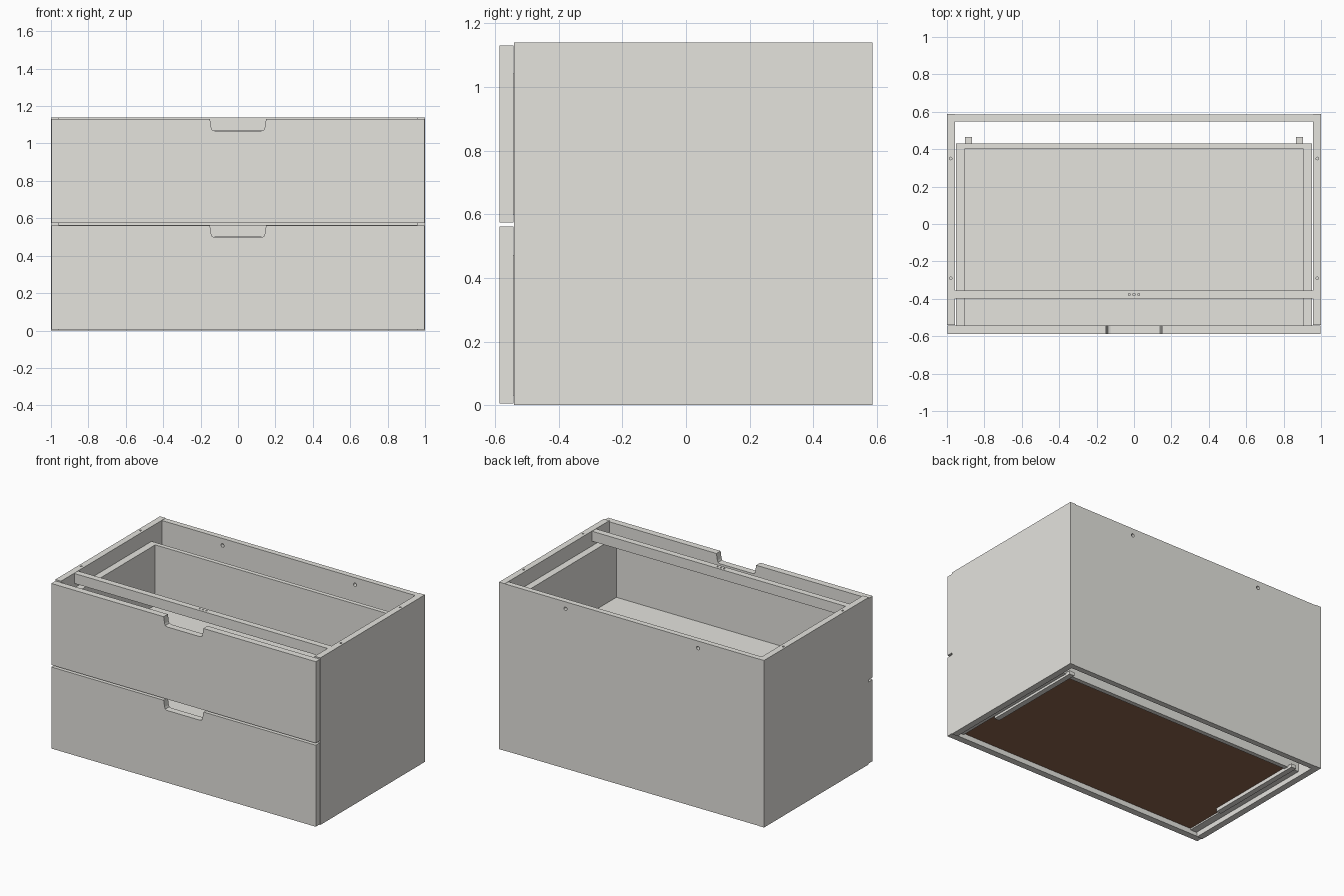
import bpy
import bmesh
from mathutils import Vector

cube = bpy.data.objects.get("Cube")
if cube:
    bpy.data.objects.remove(cube, do_unlink=True)


def material(name, rgb):
    m = bpy.data.materials.new(name)
    m.use_nodes = True
    m.diffuse_color = (*rgb, 1)
    m.node_tree.nodes["Principled BSDF"].inputs["Base Color"].default_value = (*rgb, 1)
    return m


CREAM = material("warm white paint", (0.78, 0.77, 0.73))
BROWN = material("brown board", (0.27, 0.13, 0.075))


def add_object(name, bm, mats=(CREAM,)):
    bmesh.ops.recalc_face_normals(bm, faces=bm.faces)
    mesh = bpy.data.meshes.new(name)
    bm.to_mesh(mesh)
    bm.free()
    for m in mats:
        mesh.materials.append(m)
    ob = bpy.data.objects.new(name, mesh)
    bpy.context.collection.objects.link(ob)
    return ob


def box(name, x, y, z, mats=(CREAM,)):
    bm = bmesh.new()
    bmesh.ops.create_cube(bm, size=1)
    for v in bm.verts:
        v.co = Vector([lo + (c + 0.5) * (hi - lo) for c, (lo, hi) in zip(v.co, (x, y, z))])
    return add_object(name, bm, mats)


def drill(ob, points, axis, radius):
    """Cut small round screw holes along one axis."""
    bm = bmesh.new()
    turn = Vector((0, 0, 1)).rotation_difference(Vector(axis)).to_matrix().to_4x4()
    for p in points:
        m = turn.copy()
        m.translation = p
        bmesh.ops.create_cone(bm, cap_ends=True, segments=12, radius1=radius,
                              radius2=radius, depth=0.1, matrix=m)
    cutter = add_object(ob.name + "_hole_cutter", bm)
    cutter.hide_render = True
    mod = ob.modifiers.new("screw holes", 'BOOLEAN')
    mod.operation = 'DIFFERENCE'
    mod.solver = 'EXACT'
    mod.object = cutter
    # Apply the cut, then drop the helper
    dg = bpy.context.evaluated_depsgraph_get()
    cut_mesh = bpy.data.meshes.new_from_object(ob.evaluated_get(dg))
    ob.modifiers.clear()
    ob.data = cut_mesh
    bpy.data.objects.remove(cutter, do_unlink=True)


def drawer_front(name, z0, z1):
    """Flat panel with a tapered, round-cornered finger notch in its top edge."""
    right = [(0.998, z0), (0.998, z1), (0.15, z1), (0.143, z1 - 0.045),
             (0.138, z1 - 0.058), (0.125, z1 - 0.063)]
    outline = right + [(-x, z) for x, z in reversed(right)]
    bm = bmesh.new()
    face = bm.faces.new([bm.verts.new((x, -0.587, z)) for x, z in outline])
    out = bmesh.ops.extrude_face_region(bm, geom=[face])
    back = [v for v in out["geom"] if isinstance(v, bmesh.types.BMVert)]
    bmesh.ops.translate(bm, verts=back, vec=(0, 0.045, 0))
    return add_object(name, bm)


# Carcass
for side, s in (("left", 1), ("right", -1)):
    panel = box(side + "_side_panel", sorted((s * 0.957, s)), (-0.541, 0.587), (0, 1.14))
    drill(panel, [(s * 0.98, y, 1.14) for y in (-0.29, 0.35)], (0, 0, 1), 0.007)
back_panel = box("back_panel", (-0.957, 0.957), (0.547, 0.585), (0, 1.138))
drill(back_panel, [(x, 0.565, 1.09) for x in (-0.5, 0.5)], (0, 1, 0), 0.012)

# Cross rails
top_rail = box("top_rail", (-0.957, 0.957), (-0.398, -0.355), (1.07, 1.138))
drill(top_rail, [(x, -0.377, 1.14) for x in (-0.025, 0, 0.025)], (0, 0, 1), 0.006)
box("middle_rail", (-0.957, 0.957), (-0.398, -0.355), (0.5, 0.565))

# Drawers
for level, z in (("lower", 0.005), ("upper", 0.575)):
    drawer_front(level + "_drawer_front", z, z + 0.556)
    for side, s in (("left", 1), ("right", -1)):
        box(f"{level}_drawer_{side}_side", sorted((s * 0.905, s * 0.953)),
            (-0.542, 0.4), (z + 0.025, z + 0.467))
        box(f"{level}_{side}_runner", sorted((s * 0.867, s * 0.904)),
            (-0.25, 0.465), (z + 0.01, z + 0.034))
    box(level + "_drawer_back", (-0.953, 0.953), (0.4, 0.43), (z + 0.025, z + 0.467))
    floor = box(level + "_drawer_floor", (-0.905, 0.905), (-0.542, 0.4),
                (z + 0.035, z + 0.055), (CREAM, BROWN))
    for f in floor.data.polygons:
        f.material_index = 1 if f.normal.z < -0.5 else 0
